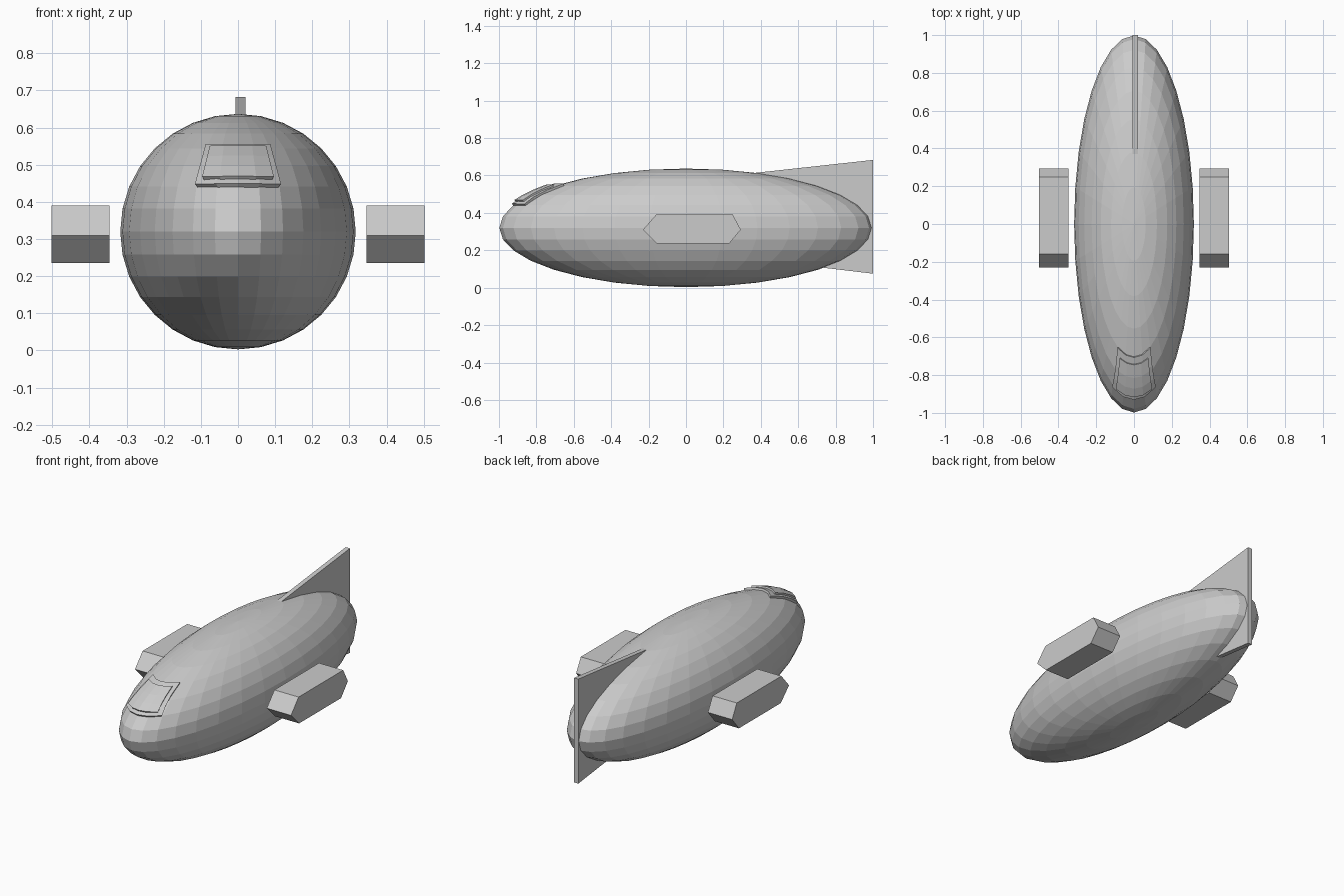
import bpy
import bmesh
from math import sqrt
from mathutils import Vector

cube = bpy.data.objects.get("Cube")
if cube:
    bpy.data.objects.remove(cube, do_unlink=True)

RADIUS, LENGTH, MID = 0.317, 0.998, 0.32

grey = bpy.data.materials.new("hull_grey")
grey.use_nodes = True
GREY = (0.6, 0.6, 0.6, 1)
grey.diffuse_color = GREY
grey.node_tree.nodes["Principled BSDF"].inputs["Base Color"].default_value = GREY


def finish(name, bm):
    bmesh.ops.recalc_face_normals(bm, faces=bm.faces[:])
    mesh = bpy.data.meshes.new(name)
    bm.to_mesh(mesh)
    bm.free()
    mesh.materials.append(grey)
    obj = bpy.data.objects.new(name, mesh)
    bpy.context.collection.objects.link(obj)
    return obj


def extruded_profile(name, profile, x0, x1):
    """Extrude a side profile of (y, z) points from x0 to x1."""
    bm = bmesh.new()
    face = bm.faces.new([bm.verts.new((x0, y, z)) for y, z in profile])
    out = bmesh.ops.extrude_face_region(bm, geom=[face])
    moved = [v for v in out["geom"] if isinstance(v, bmesh.types.BMVert)]
    bmesh.ops.translate(bm, verts=moved, vec=(x1 - x0, 0, 0))
    return finish(name, bm)


def hull_point(x, z, lift):
    """Point on the nose of the hull, raised along the surface normal."""
    h = z - MID
    y = -LENGTH * sqrt(1 - (x * x + h * h) / RADIUS ** 2)
    normal = Vector((x / RADIUS ** 2, y / LENGTH ** 2, h / RADIUS ** 2)).normalized()
    return Vector((x, y, z)) + normal * lift


def curved_plate(name, half_low, half_high, z0, z1, lift, cols=4, rows=3):
    """Trapezoid plate that follows the curve of the nose."""
    bm = bmesh.new()
    layers = []
    for height in (-0.01, lift):
        grid = []
        for r in range(rows + 1):
            t = r / rows
            half = half_low + (half_high - half_low) * t
            grid.append([bm.verts.new(hull_point(half * (2 * c / cols - 1),
                                                 z0 + (z1 - z0) * t, height))
                         for c in range(cols + 1)])
        for r in range(rows):
            for c in range(cols):
                bm.faces.new((grid[r][c], grid[r][c + 1],
                              grid[r + 1][c + 1], grid[r + 1][c]))
        rim = grid[0] + [row[-1] for row in grid[1:]]
        rim += grid[-1][-2::-1] + [row[0] for row in grid[-2:0:-1]]
        layers.append(rim)
    low, high = layers
    for i in range(len(low)):
        j = (i + 1) % len(low)
        bm.faces.new((low[i], low[j], high[j], high[i]))
    return finish(name, bm)


# Faceted ellipsoid hull
bm = bmesh.new()
bmesh.ops.create_uvsphere(bm, u_segments=32, v_segments=16, radius=1)
bmesh.ops.scale(bm, verts=bm.verts[:], vec=(RADIUS, LENGTH, RADIUS))
bmesh.ops.translate(bm, verts=bm.verts[:], vec=(0, 0, MID))
finish("hull", bm)

# Tail fin running through the hull
extruded_profile("tail_fin", [(0.37, 0.614), (1.0, 0.683), (1.0, 0.075), (0.37, 0.15)],
                 -0.007, 0.02)

# Six-sided side pods
pod = [(-0.23, 0.31), (-0.16, 0.39), (0.25, 0.39),
       (0.293, 0.31), (0.23, 0.235), (-0.155, 0.235)]
for name, side in (("left_pod", 1), ("right_pod", -1)):
    extruded_profile(name, pod, side * 0.346, side * 0.502)

# Windshield frame with a raised pane
curved_plate("windshield_frame", 0.109, 0.083, 0.44, 0.545, 0.012)
curved_plate("windshield_pane", 0.087, 0.07, 0.453, 0.533, 0.02)
